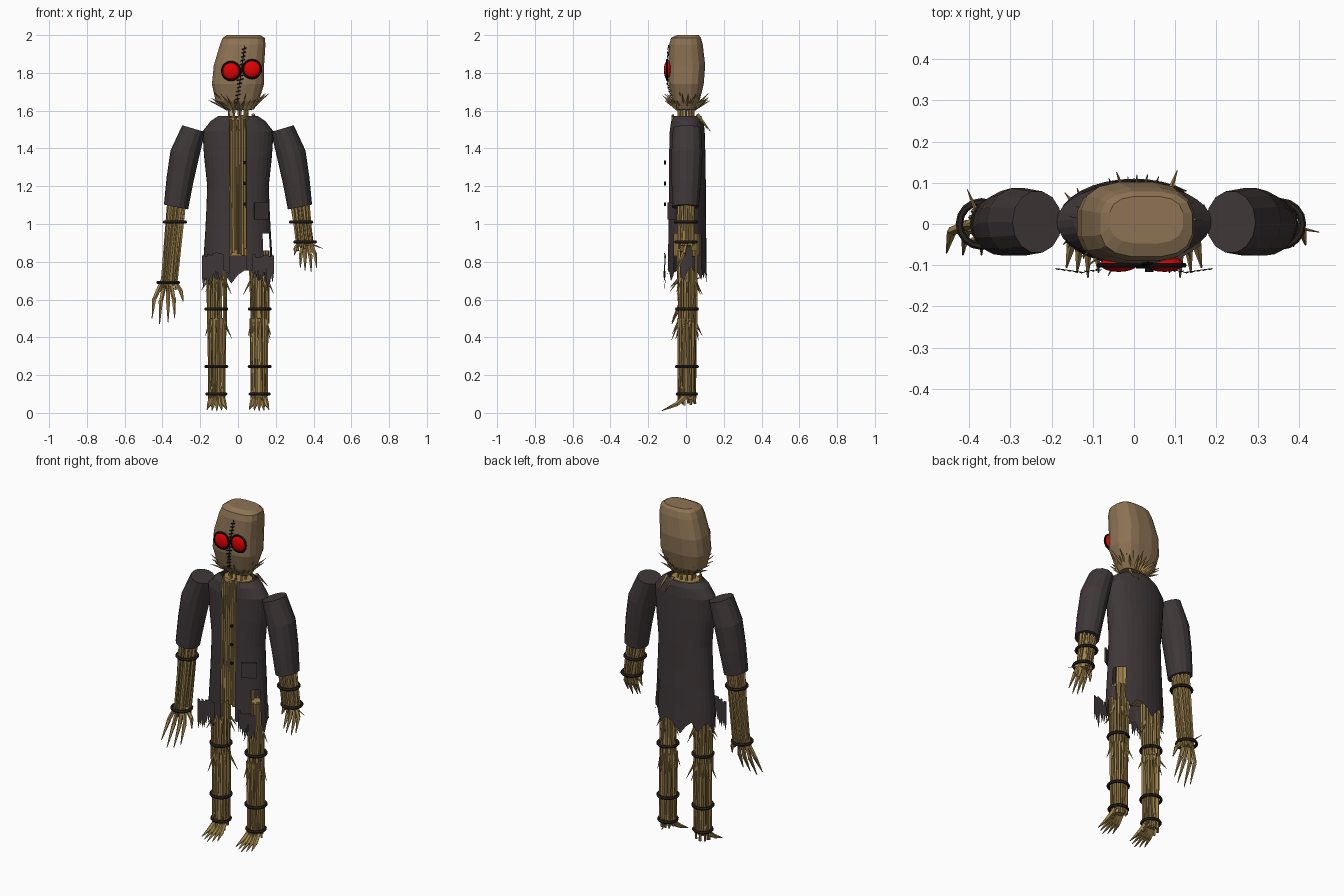
import bpy, bmesh, math, random
from mathutils import Vector, Matrix

random.seed(4)
R = random.uniform
if "Cube" in bpy.data.objects:
    bpy.data.objects.remove(bpy.data.objects["Cube"])


def material(name, rgb):
    m = bpy.data.materials.new(name)
    m.use_nodes = True
    m.diffuse_color = (*rgb, 1)
    m.node_tree.nodes["Principled BSDF"].inputs["Base Color"].default_value = (*rgb, 1)
    return m


CLOTH = material("dark cloth", (0.05, 0.038, 0.04))
SACK = material("burlap", (0.27, 0.175, 0.09))
STRAW = material("straw", (0.36, 0.235, 0.075))
ROPE = material("dark rope", (0.022, 0.016, 0.012))
RED = material("red glass", (0.75, 0.0, 0.0))
BLACK = material("black thread", (0.006, 0.006, 0.006))


def finish(bm, name, mat, smooth=False):
    me = bpy.data.meshes.new(name)
    bmesh.ops.recalc_face_normals(bm, faces=bm.faces)
    for f in bm.faces:
        f.smooth = smooth
    bm.to_mesh(me)
    bm.free()
    me.materials.append(mat)
    ob = bpy.data.objects.new(name, me)
    bpy.context.collection.objects.link(ob)
    return ob


def power(v, e):
    return math.copysign(abs(v) ** e, v)


def loft(name, rows, mat, sides=16, e=1.0):
    """Closed tube through rows of (z, cx, cy, rx, ry, tilt)."""
    bm = bmesh.new()
    rings = []
    for z, cx, cy, rx, ry, tilt in rows:
        ring = []
        for i in range(sides):
            a = math.tau * (i + 0.5) / sides
            dx, dy = rx * power(math.sin(a), e), -ry * power(math.cos(a), e)
            ring.append(bm.verts.new((cx + dx, cy + dy, z + tilt * dx)))
        rings.append(ring)
    for a, b in zip(rings, rings[1:]):
        for i in range(sides):
            j = (i + 1) % sides
            bm.faces.new((a[i], a[j], b[j], b[i]))
    bm.faces.new(rings[0])
    bm.faces.new(rings[-1])
    return finish(bm, name, mat)


def sticks(name, items, mat, sides=5):
    """Many tapered sticks (start, end, radius, end radius) in one mesh."""
    bm = bmesh.new()
    for p, q, r1, r2 in items:
        p, q = Vector(p), Vector(q)
        d = q - p
        m = Matrix.Translation((p + q) / 2) @ d.to_track_quat('Z', 'Y').to_matrix().to_4x4()
        bmesh.ops.create_cone(bm, cap_ends=True, segments=sides, radius1=r1,
                              radius2=r2, depth=d.length, matrix=m)
    return finish(bm, name, mat)


def ring(name, loc, major, minor, mat, rot=(0, 0, 0)):
    bpy.ops.mesh.primitive_torus_add(location=loc, rotation=rot, major_radius=major,
                                     minor_radius=minor, major_segments=16, minor_segments=6)
    ob = bpy.context.object
    ob.name = name
    ob.data.materials.append(mat)


def bundle(top, bottom, r, n):
    """Core plus loose straws around it."""
    top, bottom = Vector(top), Vector(bottom)
    out = [(top, bottom, r * 0.85, r * 0.75)]
    for i in range(n):
        a = math.tau * i / n
        o = Vector((math.cos(a), math.sin(a), 0)) * r
        k = Vector((R(-.006, .006), R(-.006, .006), R(-.03, .02)))
        out.append((top + o, bottom + o * R(0.8, 1.05) + k, R(.008, .012), .006))
    return out


def frays(centre, n, spread, drop):
    """Broken straw ends poking out and down."""
    c, out = Vector(centre), []
    for i in range(n):
        a = math.tau * (i + R(0, .6)) / n
        d = Vector((math.cos(a), math.sin(a), 0))
        out.append((c + d * .035, c + d * spread * R(.7, 1.1) - Vector((0, 0, drop * R(.7, 1.2))), .009, .001))
    return out


# Sack head
head = [(1.605, .01, 0, .075, .05, 0), (1.65, -.005, 0, .115, .072, 0),
        (1.74, 0, 0, .14, .095, 0), (1.84, .005, .003, .135, .1, 0),
        (1.95, .025, 0, .122, .09, 0), (1.985, .03, 0, .113, .08, 0),
        (2.0, .03, .01, .09, .058, 0)]
loft("sack_head", head, SACK, 16, 0.7)


def face_y(z):
    for a, b in zip(head, head[1:]):
        if a[0] <= z <= b[0]:
            t = (z - a[0]) / (b[0] - a[0])
            return (a[2] - a[4]) * (1 - t) + (b[2] - b[4]) * t


# Stitched seam down the face
seam = []
for i in range(15):
    z = 1.64 + i * .0205
    x = -.006 + i * .0028
    w = R(.01, .018)
    seam.append(((x - w, face_y(z) - .004, z - .003), (x + w, face_y(z) - .004, z + .005), .003, .003))
    seam.append(((x, face_y(z) - .002, z), (x + .0028, face_y(z + .02) - .002, z + .02), .002, .002))
sticks("face_stitches", seam, BLACK, 4)

# Round red eyes with dark rims
for name, x, z in (("right_eye", -.037, 1.81), ("left_eye", .074, 1.82)):
    bpy.ops.mesh.primitive_uv_sphere_add(segments=16, ring_count=10, radius=.046, location=(x, -.097, z))
    eye = bpy.context.object
    eye.name = name
    eye.scale.y = .42
    eye.data.materials.append(RED)
    bpy.ops.object.shade_smooth()
    ring(name + "_rim", (x, -.1, z), .048, .006, BLACK, (math.pi / 2, 0, 0))
sticks("eye_bridge", [((.005, -.103, 1.815), (.032, -.103, 1.817), .005, .005)], BLACK)

# Straw ruff and neck
ruff, neck = [], []
for i in range(34):
    a = math.tau * (i + R(0, .5)) / 34
    c, s = math.cos(a), math.sin(a)
    k = R(.75, 1.08)
    ruff.append(((.005 + .06 * c, .045 * s, 1.61), (.005 + .155 * c * k, .13 * s * k, 1.65 + R(0, .05)), .011, .001))
for i in range(9):
    a = math.tau * i / 9
    neck.append(((.05 * math.cos(a), .04 * math.sin(a), 1.52), (.05 * math.cos(a + .2), .04 * math.sin(a), 1.64), .007, .006))
neck += [((.08, .06, 1.58), (.105, .13, 1.49), .01, .001), ((.04, .06, 1.58), (.06, .115, 1.5), .008, .001)]
sticks("straw_ruff", ruff, STRAW, 4)
sticks("straw_neck", neck, STRAW)

# Straw body inside the coat
loft("straw_body", [(.83, 0, .005, .1, .07, 0), (1.2, 0, .005, .1, .075, 0), (1.48, 0, .005, .12, .075, 0),
                    (1.565, 0, .005, .085, .06, 0)], STRAW, 12)
sticks("chest_straws", [((x * .013, -.078, R(.83, .87)), (x * .012, -.07, R(1.54, 1.58)), R(.006, .01), .006)
                        for x in range(-4, 5)], STRAW)

# Open coat with a torn hem and side slits
bm = bmesh.new()
cols = 30
grid = []
for z, rx, ry in ((1.572, .105, .075), (1.545, .145, .088), (1.49, .188, .094), (1.36, .18, .098),
                  (1.2, .163, .1), (1.07, .168, .1), (.95, .174, .102), (.83, .182, .103), (.72, .186, .105)):
    gap = math.asin(.046 / rx)
    row = []
    for i in range(cols + 1):
        a = gap + (math.tau - 2 * gap) * i / cols
        zz = z + R(-.045, .05) * (1 if z < .8 else 0)
        row.append(bm.verts.new((rx * math.sin(a), .005 - ry * math.cos(a), zz)))
    grid.append(row)
for a, b in zip(grid, grid[1:]):
    for i in range(cols):
        mid = (a[i].co + b[i + 1].co) / 2
        if mid.z < .95 and .125 < mid.x < .168:
            continue
        bm.faces.new((a[i], a[i + 1], b[i + 1], b[i]))
finish(bm, "coat", CLOTH)

# Pocket patch and buttons
bm = bmesh.new()
m = Matrix.Translation((.123, -.072, 1.07)) @ Matrix.Rotation(math.radians(32), 4, 'Z')
bmesh.ops.create_cube(bm, size=1, matrix=m @ Matrix.Diagonal((.088, .008, .09, 1)))
finish(bm, "coat_patch", CLOTH)
sticks("coat_buttons", [((.037, -.106, z), (.037, -.116, z), .01, .01) for z in (1.325, 1.215, 1.105)], BLACK, 8)

for side, s in (("left", 1), ("right", -1)):
    # Torn strips in front of the hem
    bm = bmesh.new()
    for i in range(8):
        x, w = s * (.085 + i * .014), s * .008
        y = -.117 + abs(i - 3) * .002
        top, low = .85 - .03 * R(0, 1), R(.64, .72)
        pts = ((x - w, y, top), (x + w, y + .002, top), (x + w, y, low + .06), (x, y - .003, low), (x - w, y, low + .04))
        bm.faces.new([bm.verts.new(p) for p in pts])
    finish(bm, side + "_hem_strips", CLOTH)

    # Sleeve
    loft(side + "_sleeve", [(1.505, s * .235, .005, .06, .076, s * .3), (1.37, s * .282, .005, .075, .084, s * .27),
                            (1.23, s * .308, .002, .07, .08, s * .25), (1.09, s * .328, -.003, .064, .072, s * .2)],
         CLOTH, 14)

    # Forearm: the right one hangs longer
    wrist = Vector((.355, 0, .905)) if s > 0 else Vector((-.37, 0, .69))
    size = .72 if s > 0 else 1
    elbow = Vector((s * .325, 0, 1.12))
    sticks(side + "_forearm", bundle(elbow, wrist - Vector((0, 0, .02)), .042, 12), STRAW)
    ring(side + "_elbow_rope", (s * .334, 0, 1.01), .056, .009, ROPE)
    ring(side + "_wrist_rope", wrist, .054, .009, ROPE)

    # Fingers bend forward at the knuckle
    hand = []
    for dx, dy, dz in ((.085, -.07, -.19), (.045, -.075, -.22), (0, -.075, -.21), (-.035, -.06, -.19), (-.08, -.02, -.1)):
        tip = Vector((s * dx, dy, dz)) * size
        knuckle = Vector((tip.x * .85, tip.y * .25, tip.z * .45))
        start = Vector((tip.x * .35, 0, .01))
        hand += [(wrist + start, wrist + knuckle, .013, .011), (wrist + knuckle, wrist + tip, .012, .002)]
    extra = (.45, -.02, .87) if s > 0 else (-.405, .085, .72)
    hand.append((wrist, extra, .009, .001))
    sticks(side + "_hand", hand, STRAW)

    # Leg with frayed knee
    x = s * .112
    leg = bundle((x, .005, .86), (x + s * .002, .005, .46), .046, 13) + bundle((x, .005, .5), (x + s * .004, .005, .07), .042, 13)
    leg += frays((x, .005, .5), 7, .085, .1) + frays((x, .005, .72), 7, .085, .08) + frays((x, .005, .14), 5, .05, .06)
    sticks(side + "_leg", leg, STRAW)
    for part, z in (("knee", .55), ("shin", .245), ("ankle", .1)):
        ring(f"{side}_{part}_rope", (x + s * .003, .005, z), .05 if z < .2 else .055, .009, ROPE)

    # Toes
    foot = []
    for i in range(-2, 3):
        a, b = (x + i * .012, .015, .1), (x + i * .02, -.05, .045)
        foot += [(a, b, .015, .012), (b, (x + i * .026, -.13 + abs(i) * .012, .01 + abs(i) * .004), .012, .002)]
    foot.append(((x, .01, .1), (x + s * .01, .055, .05), .012, .002))
    sticks(side + "_foot", foot, STRAW)
